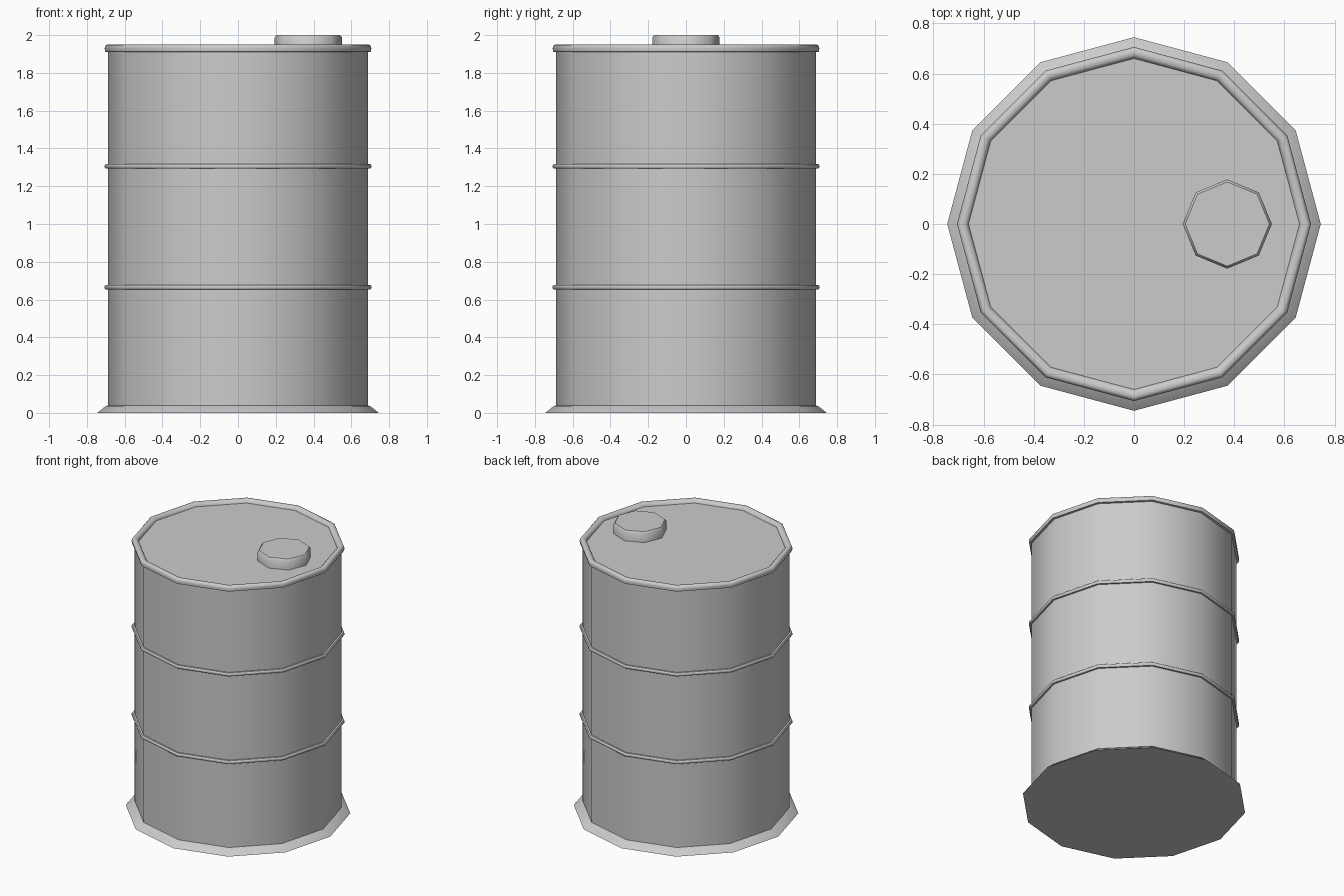
import bpy, bmesh
from math import cos, sin, tau, radians

if "Cube" in bpy.data.objects:
    bpy.data.objects.remove(bpy.data.objects["Cube"])


def lathe(name, profile, sides, centre=(0, 0), closed=False):
    """Revolve (radius, z) points; open profiles get end caps."""
    bm = bmesh.new()
    rings = [[bm.verts.new((r * cos(tau * i / sides), r * sin(tau * i / sides), z))
              for i in range(sides)] for r, z in profile]
    pairs = list(zip(rings, rings[1:]))
    if closed:
        pairs.append((rings[-1], rings[0]))
    else:
        bm.faces.new(rings[0][::-1])
        bm.faces.new(rings[-1])
    for a, b in pairs:
        for i in range(sides):
            j = (i + 1) % sides
            bm.faces.new((a[i], a[j], b[j], b[i]))
    bmesh.ops.recalc_face_normals(bm, faces=bm.faces)
    mesh = bpy.data.meshes.new(name)
    bm.to_mesh(mesh)
    bm.free()
    ob = bpy.data.objects.new(name, mesh)
    ob.location = (*centre, 0)
    bpy.context.collection.objects.link(ob)
    bpy.ops.object.select_all(action='DESELECT')
    ob.select_set(True)
    bpy.context.view_layer.objects.active = ob
    bpy.ops.object.shade_smooth_by_angle(angle=radians(46))
    return ob


# Drum with flared foot, rolled rim and recessed lid
lathe("drum_body", [
    (0.745, 0), (0.70, 0.036), (0.688, 0.04),
    (0.688, 1.91), (0.703, 1.912), (0.706, 1.93), (0.702, 1.944),
    (0.692, 1.95), (0.675, 1.948), (0.664, 1.94), (0.66, 1.925)], 12)

# Two raised hoops
for label, z in (("lower_hoop", 0.665), ("upper_hoop", 1.305)):
    lathe(label, [(0.68, z - 0.012), (0.70, z - 0.012), (0.706, z - 0.005),
                  (0.706, z + 0.005), (0.70, z + 0.012), (0.68, z + 0.012)],
          12, closed=True)

# Off-centre filler cap
lathe("filler_cap", [(0.178, 1.915), (0.178, 1.988), (0.168, 2.0)], 8, centre=(0.372, 0))
